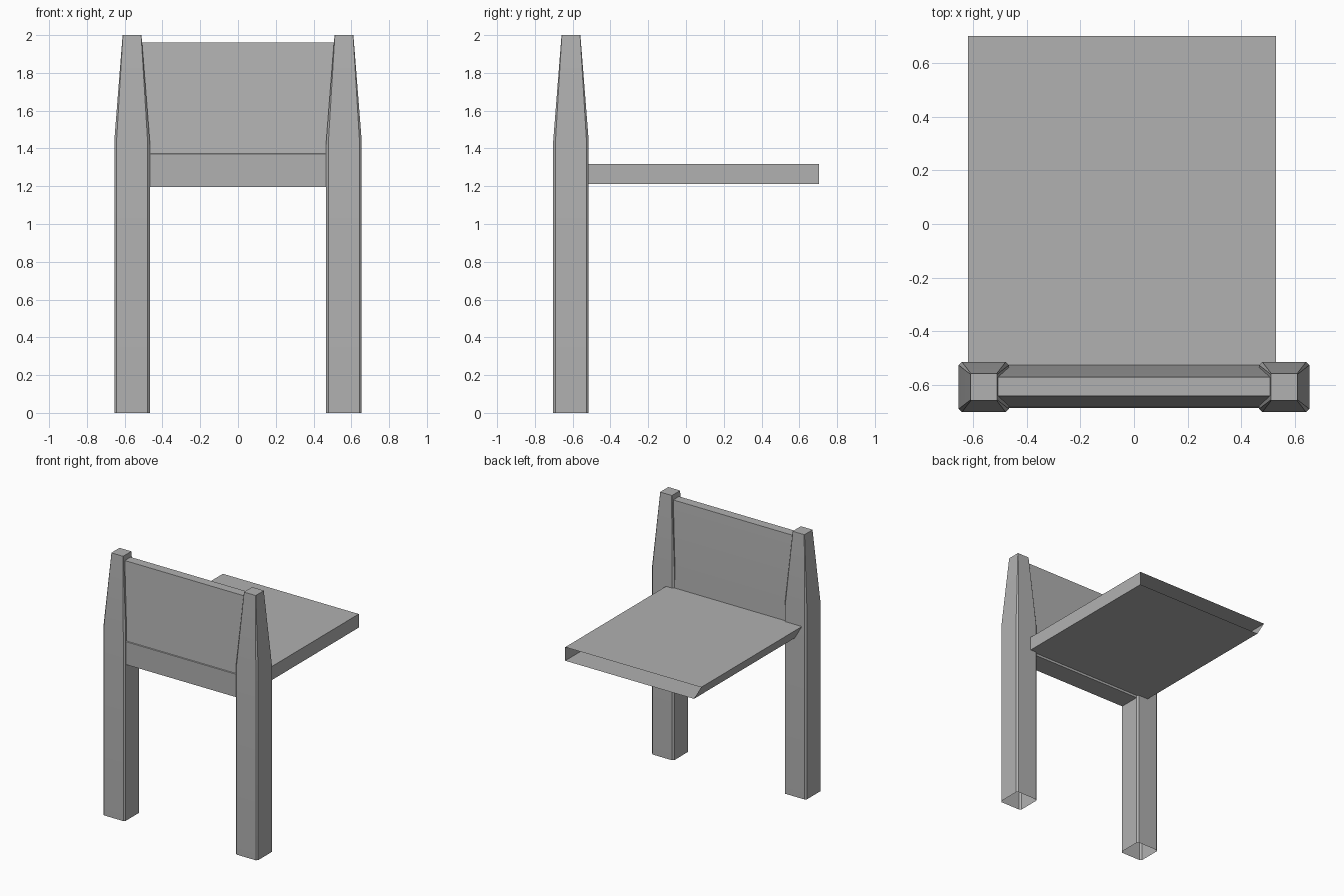
import bpy
import math

if "Cube" in bpy.data.objects:
    bpy.data.objects.remove(bpy.data.objects["Cube"])

grey = bpy.data.materials.new("grey")
grey.diffuse_color = (0.44, 0.44, 0.44, 1)
grey.use_nodes = True
grey.node_tree.nodes["Principled BSDF"].inputs["Base Color"].default_value = grey.diffuse_color


def make_object(name, verts, faces):
    mesh = bpy.data.meshes.new(name)
    mesh.from_pydata(verts, [], faces)
    mesh.materials.append(grey)
    mesh.update()
    obj = bpy.data.objects.new(name, mesh)
    bpy.context.collection.objects.link(obj)
    # soften only the slight taper bends
    bpy.ops.object.select_all(action='DESELECT')
    obj.select_set(True)
    bpy.context.view_layer.objects.active = obj
    bpy.ops.object.shade_smooth_by_angle(angle=math.radians(30))
    return obj


def chamfered_ring(cx, cy, half, cut, z):
    """Square ring with cut corners, counter-clockwise."""
    h, i = half, half - cut
    pts = [(h, -i), (h, i), (i, h), (-i, h), (-h, i), (-h, -i), (-i, -h), (i, -h)]
    return [(cx + x, cy + y, z) for x, y in pts]


def post(name, cx, cy):
    """Open-bottomed post with a tapered, capped upper end."""
    verts = []
    for half, cut, z in ((0.094, 0.012, 0), (0.094, 0.012, 1.44), (0.05, 0.002, 2)):
        verts += chamfered_ring(cx, cy, half, cut, z)
    faces = []
    for r in range(2):
        for k in range(8):
            n = (k + 1) % 8
            faces.append((r * 8 + k, r * 8 + n, r * 8 + 8 + n, r * 8 + 8 + k))
    faces.append(tuple(range(16, 24)))
    return make_object(name, verts, faces)


def tube(name, start, end):
    """Join two matching profiles with outward walls, leaving the ends open."""
    n = len(start)
    faces = [(k, (k + 1) % n, n + (k + 1) % n, n + k) for k in range(n)]
    return make_object(name, start + end, faces)


# Two tapered posts
post("left_post", -0.561, -0.609)
post("right_post", 0.561, -0.609)

# Backrest: (y, z) section with a small front ledge, running between the posts
section = [(-0.688, 1.195), (-0.688, 1.37), (-0.684, 1.374), (-0.642, 1.962),
           (-0.572, 1.962), (-0.527, 1.32), (-0.527, 1.195)]
section.reverse()
tube("backrest", [(0.52, y, z) for y, z in section],
     [(-0.52, y, z) for y, z in section])
bpy.data.objects["backrest"].data.flip_normals()

# Seat: (x, z) section with one slanted side, open at the outer end
section = [(-0.56, 1.213), (0.53, 1.213), (0.53, 1.317), (-0.62, 1.317)]
tube("seat", [(x, -0.527, z) for x, z in section],
     [(x, 0.703, z) for x, z in section])
